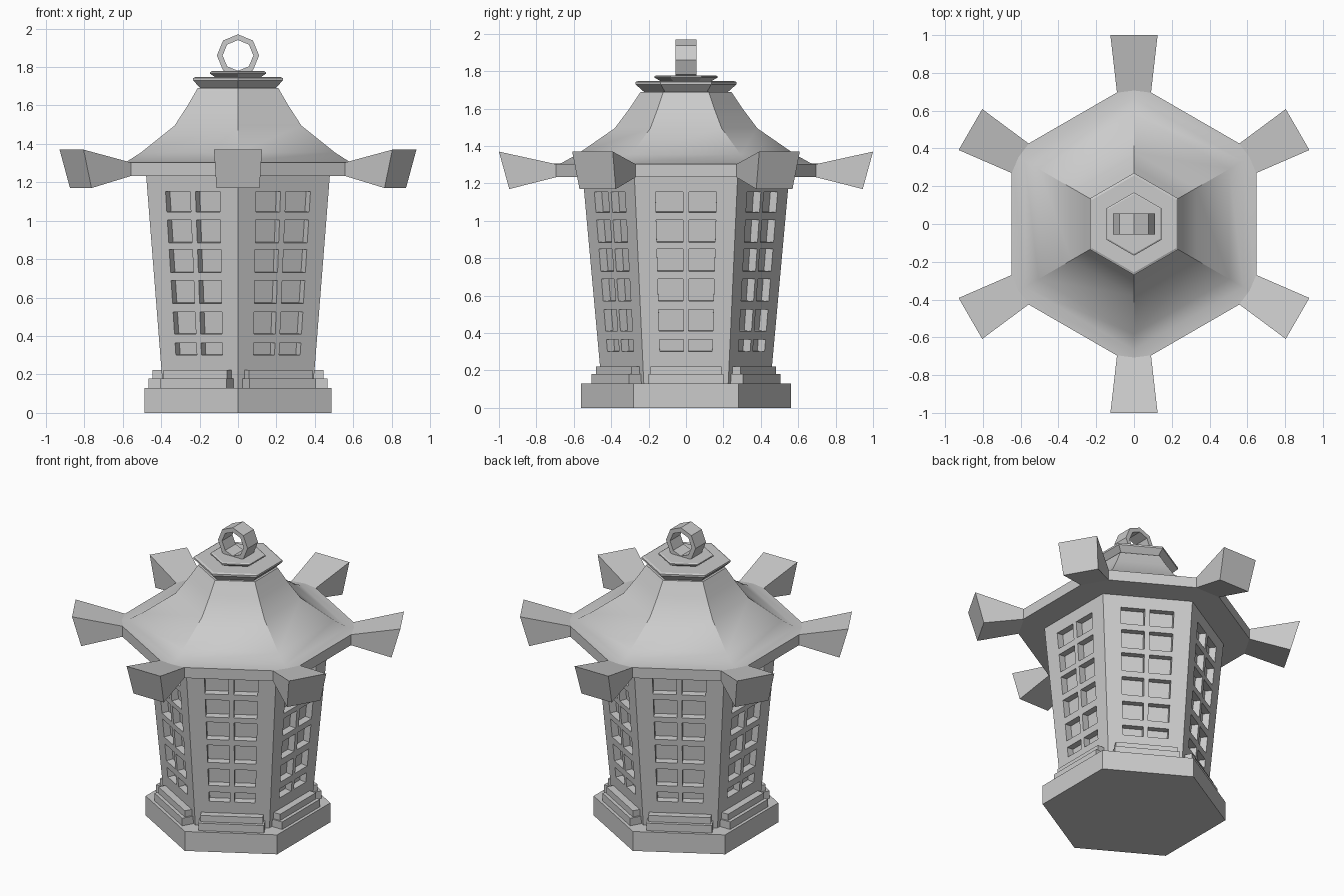
import bpy, bmesh
from math import cos, sin, pi, radians
from mathutils import Vector, Matrix

if "Cube" in bpy.data.objects:
    bpy.data.objects.remove(bpy.data.objects["Cube"])

C30 = cos(pi / 6)


def finish(name, bm, smooth=None):
    bmesh.ops.remove_doubles(bm, verts=bm.verts, dist=1e-5)
    bmesh.ops.recalc_face_normals(bm, faces=bm.faces)
    me = bpy.data.meshes.new(name)
    bm.to_mesh(me)
    bm.free()
    ob = bpy.data.objects.new(name, me)
    bpy.context.collection.objects.link(ob)
    if smooth:
        bpy.ops.object.select_all(action='DESELECT')
        ob.select_set(True)
        bpy.context.view_layer.objects.active = ob
        bpy.ops.object.shade_smooth_by_angle(angle=radians(smooth))
    return ob


def hex_loft(name, profile, smooth=None):
    """Stack hexagons; profile holds (distance to flat side, z)."""
    bm = bmesh.new()
    rings = [[bm.verts.new((a / C30 * cos(radians(30 + 60 * i)),
                            a / C30 * sin(radians(30 + 60 * i)), z))
              for i in range(6)] for a, z in profile]
    for lo, hi in zip(rings, rings[1:]):
        for i in range(6):
            j = (i + 1) % 6
            bm.faces.new((lo[i], lo[j], hi[j], hi[i]))
    bm.faces.new(rings[0][::-1])
    bm.faces.new(rings[-1])
    return finish(name, bm, smooth)


def add_block(bm, pts, angle):
    """Eight points (four inner, four outer) turned about z."""
    rot = Matrix.Rotation(angle, 3, 'Z')
    v = [bm.verts.new(rot @ Vector(p)) for p in pts]
    for f in ((3, 2, 1, 0), (4, 5, 6, 7), (0, 1, 5, 4),
              (1, 2, 6, 5), (2, 3, 7, 6), (3, 0, 4, 7)):
        bm.faces.new([v[k] for k in f])


def section(x, hw, z0, z1, x_low=None, hw_low=None):
    xl = x if x_low is None else x_low
    wl = hw if hw_low is None else hw_low
    return [(xl, -wl, z0), (xl, wl, z0), (x, hw, z1), (x, -hw, z1)]


# Plinth
hex_loft("base_plinth", [(0.487, 0), (0.487, 0.13)])

# Tapered body with recessed window panes on all six sides
Z0, Z1 = 0.12, 1.24
rows = [Z0, 0.30, 0.365, 0.41, 0.525, 0.57, 0.69, 0.73, 0.85,
        0.885, 1.005, 1.045, 1.153, Z1]
cols = [-1, -0.6, -0.06, 0.06, 0.6, 1]
bm = bmesh.new()
panes = []
for side in range(6):
    rot = Matrix.Rotation(side * pi / 3, 3, 'Z')
    grid = []
    for z in rows:
        a = 0.398 + (0.476 - 0.398) * (z - 0.22) / (1.21 - 0.22)
        hw = a / C30 / 2
        grid.append([bm.verts.new(rot @ Vector((a, u * hw, z))) for u in cols])
    for r in range(len(rows) - 1):
        for c in range(len(cols) - 1):
            f = bm.faces.new((grid[r][c], grid[r][c + 1],
                              grid[r + 1][c + 1], grid[r + 1][c]))
            if r % 2 and c % 2:
                panes.append(f)
bm.normal_update()
for f in bmesh.ops.extrude_discrete_faces(bm, faces=panes)['faces']:
    f.normal_update()
    bmesh.ops.translate(bm, verts=f.verts, vec=f.normal * -0.045)
finish("lantern_body", bm)

# Two stepped sills at the foot of each side
for name, reach, hw, z0, z1 in (("lower_sills", 0.467, 0.20, 0.13, 0.18),
                                ("upper_sills", 0.445, 0.19, 0.18, 0.222)):
    bm = bmesh.new()
    for i in range(6):
        add_block(bm, section(0.37, hw, z0, z1) + section(reach, hw, z0, z1),
                  i * pi / 3)
    finish(name, bm)

# Curved roof with brim
hex_loft("roof", [(0.648, 1.233), (0.648, 1.303), (0.578, 1.308),
                  (0.505, 1.355), (0.33, 1.495), (0.262, 1.60),
                  (0.21, 1.69)], smooth=35)

# Flared horns on the six roof corners
bm = bmesh.new()
for i in range(6):
    add_block(bm, section(0.695, 0.09, 1.233, 1.303)
              + section(1.0, 0.125, 1.17, 1.37, 0.945, 0.112),
              radians(30 + 60 * i))
finish("roof_horns", bm)

# Stepped cap on the roof
hex_loft("lower_cap", [(0.195, 1.69), (0.234, 1.73), (0.234, 1.742),
                       (0.222, 1.748)])
hex_loft("upper_cap", [(0.115, 1.745), (0.145, 1.765), (0.145, 1.773),
                       (0.137, 1.778)])

# Octagonal hanging ring
bm = bmesh.new()
loops = [[bm.verts.new((r * sin(k * pi / 4), y, 1.86 + r * cos(k * pi / 4)))
          for k in range(8)]
         for r, y in ((0.11, -0.055), (0.11, 0.055), (0.08, 0.055), (0.08, -0.055))]
for s in range(4):
    a, b = loops[s], loops[(s + 1) % 4]
    for k in range(8):
        n = (k + 1) % 8
        bm.faces.new((a[k], a[n], b[n], b[k]))
finish("hanging_ring", bm)
